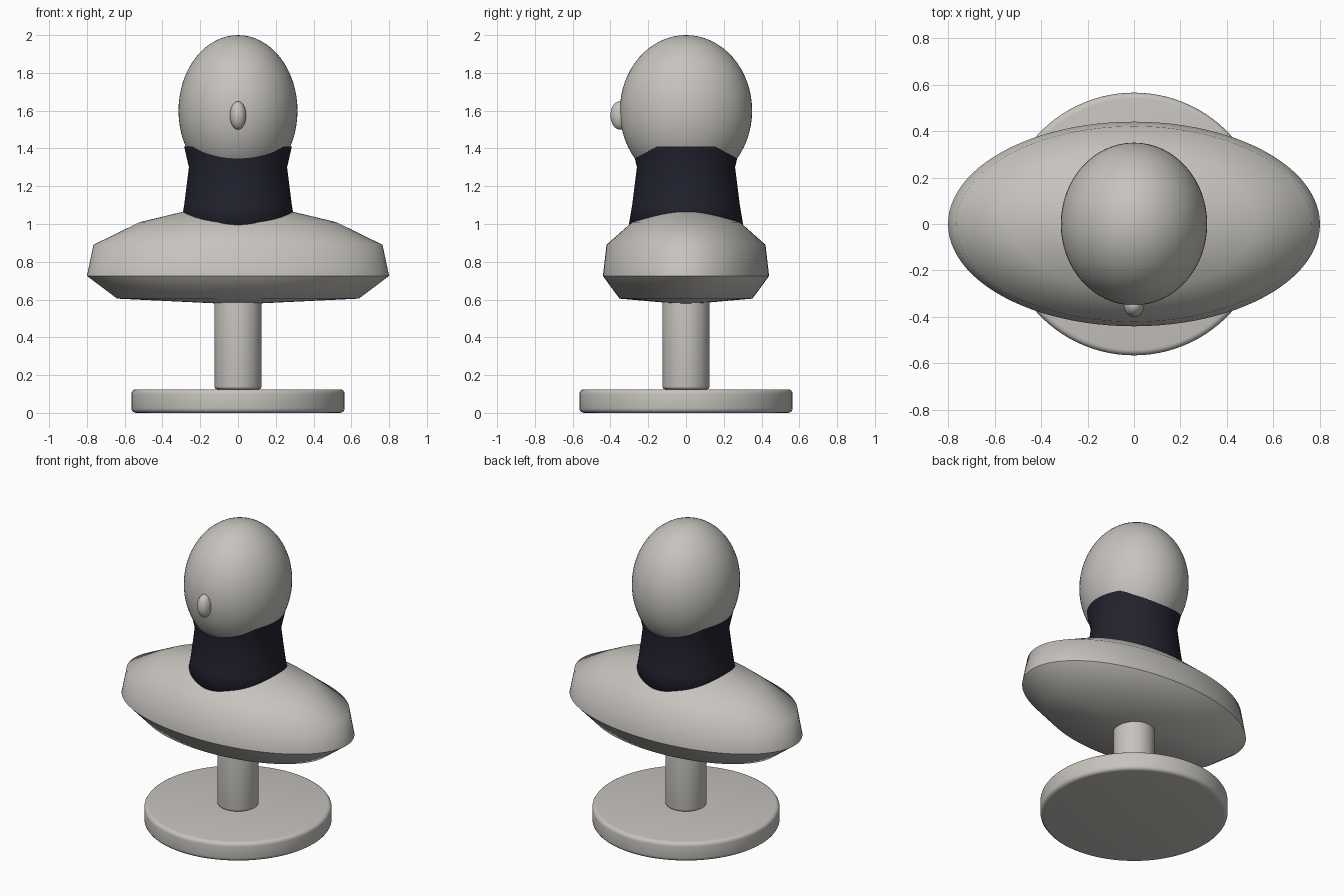
import bpy
import math

cube = bpy.data.objects.get("Cube")
if cube:
    bpy.data.objects.remove(cube)


def material(name, color):
    mat = bpy.data.materials.new(name)
    mat.use_nodes = True
    mat.diffuse_color = color
    bsdf = mat.node_tree.nodes["Principled BSDF"]
    bsdf.inputs["Base Color"].default_value = color
    bsdf.inputs["Roughness"].default_value = 0.6
    return mat


GREY = material("warm grey", (0.57, 0.55, 0.515, 1))
NAVY = material("dark navy", (0.016, 0.016, 0.028, 1))
SEGMENTS = 96


def lathe(name, profile, mat, y_scale=1.0, sharp_rings=()):
    """Turn a closed (radius, height) profile around z, capped at both ends."""
    verts, faces = [], []
    for r, z in profile:
        for i in range(SEGMENTS):
            a = math.tau * i / SEGMENTS
            verts.append((r * math.cos(a), r * math.sin(a) * y_scale, z))
    for k in range(len(profile) - 1):
        for i in range(SEGMENTS):
            j = (i + 1) % SEGMENTS
            low, high = k * SEGMENTS, (k + 1) * SEGMENTS
            faces.append((low + i, low + j, high + j, high + i))
    faces.append(tuple(reversed(range(SEGMENTS))))
    faces.append(tuple(range(len(verts) - SEGMENTS, len(verts))))
    mesh = bpy.data.meshes.new(name)
    mesh.from_pydata(verts, [], faces)
    mesh.materials.append(mat)
    mesh.shade_smooth()
    for edge in mesh.edges:
        rings = {v // SEGMENTS for v in edge.vertices}
        if len(rings) == 1 and rings.pop() in sharp_rings:
            edge.use_edge_sharp = True
    obj = bpy.data.objects.new(name, mesh)
    bpy.context.collection.objects.link(obj)
    return obj


def ellipsoid(name, center, radii, mat):
    bpy.ops.mesh.primitive_uv_sphere_add(segments=64, ring_count=32, radius=1, location=center)
    obj = bpy.context.object
    obj.name = name
    obj.scale = radii
    obj.data.materials.append(mat)
    bpy.ops.object.shade_smooth()
    return obj


def rounded_cylinder(name, radius, bottom, top, bevel):
    bpy.ops.mesh.primitive_cylinder_add(vertices=SEGMENTS, radius=radius, depth=top - bottom,
                                        location=(0, 0, (bottom + top) / 2))
    obj = bpy.context.object
    obj.name = name
    obj.data.materials.append(GREY)
    mod = obj.modifiers.new("rounded rim", "BEVEL")
    mod.width = bevel
    mod.segments = 4
    mod.limit_method = "ANGLE"
    mod.angle_limit = math.radians(60)
    bpy.ops.object.modifier_apply(modifier=mod.name)
    bpy.ops.object.shade_smooth_by_angle(angle=math.radians(30))
    return obj


# Stand
rounded_cylinder("base_disc", 0.565, 0.005 - 0.005, 0.125, 0.025)
rounded_cylinder("stand_post", 0.125, 0.125, 0.66, 0.015)

# Oval shoulders with a crisp lower ridge
lathe("shoulders",
      [(0.02, 0.575), (0.64, 0.605), (0.80, 0.725), (0.765, 0.89),
       (0.52, 1.01), (0.29, 1.065), (0.05, 1.1)],
      GREY, y_scale=0.55, sharp_rings=(2,))

# Neck collar, flaring at both ends
lathe("neck_collar",
      [(0.31, 0.95), (0.285, 1.1), (0.26, 1.3), (0.285, 1.41), (0.24, 1.41)],
      NAVY, sharp_rings=(3,))

# Head and nose
ellipsoid("head", (0, 0, 1.6), (0.315, 0.35, 0.4), GREY)
ellipsoid("nose", (0, -0.35, 1.575), (0.043, 0.05, 0.075), GREY)
